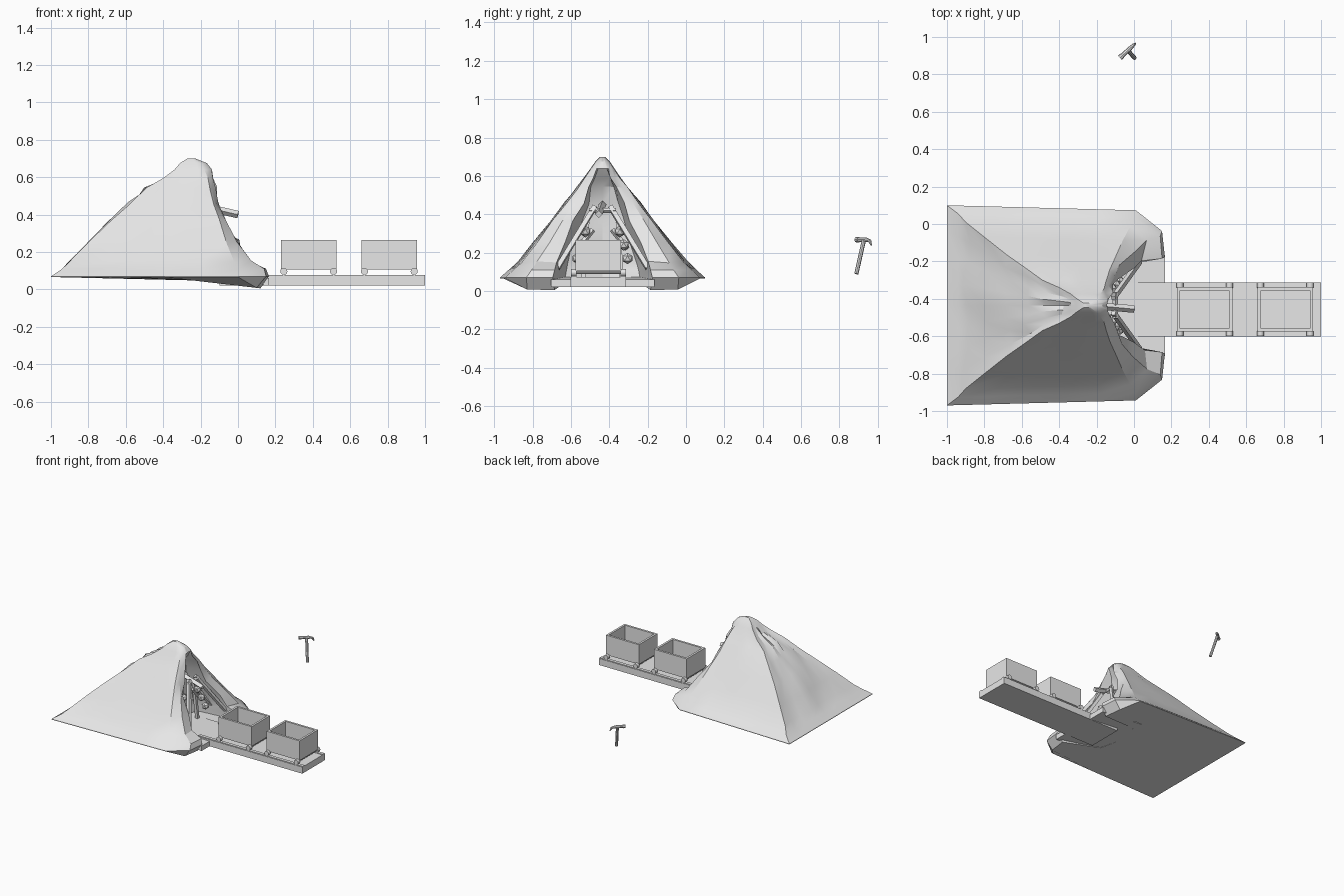
import bpy, bmesh, math, random
from mathutils import Vector

random.seed(4)
cube = bpy.data.objects.get("Cube")
if cube:
    bpy.data.objects.remove(cube, do_unlink=True)

stone = bpy.data.materials.new("plain_grey")
stone.use_nodes = True
grey = (0.8, 0.8, 0.8, 1)
stone.diffuse_color = grey
stone.node_tree.nodes["Principled BSDF"].inputs["Base Color"].default_value = grey

MID = -0.435      # centre line of the hill
TRACK = -0.457    # centre line of the track


def finish(name, bm, smooth=None):
    bmesh.ops.recalc_face_normals(bm, faces=bm.faces)
    mesh = bpy.data.meshes.new(name)
    bm.to_mesh(mesh)
    bm.free()
    mesh.materials.append(stone)
    ob = bpy.data.objects.new(name, mesh)
    bpy.context.collection.objects.link(ob)
    if smooth:
        bpy.ops.object.select_all(action="DESELECT")
        ob.select_set(True)
        bpy.context.view_layer.objects.active = ob
        bpy.ops.object.shade_smooth_by_angle(angle=math.radians(smooth))
    return ob


def box(name, lo, hi):
    bm = bmesh.new()
    bmesh.ops.create_cube(bm, size=1)
    for v in bm.verts:
        v.co = [lo[i] + (v.co[i] + 0.5) * (hi[i] - lo[i]) for i in range(3)]
    return finish(name, bm)


def rod(name, a, b, r, sides=4, r_end=None):
    """Straight bar from a to b; four sides make a square beam."""
    a, b = Vector(a), Vector(b)
    bm = bmesh.new()
    bmesh.ops.create_cone(bm, cap_ends=True, segments=sides, radius1=r,
                          radius2=r if r_end is None else r_end, depth=(b - a).length)
    ob = finish(name, bm, 40 if sides > 4 else None)
    ob.rotation_euler = (b - a).to_track_quat("Z", "Y").to_euler()
    ob.location = (a + b) / 2
    return ob


# Hill: horizontal outlines lofted upwards, notched by the cave on +x.
# z, back x, half width, corner x, lobe x, lip x, lip half width, cave back x
LEVELS = [
    (0.03, -1.00, .535, .00, .10, .12, .25, -.25),
    (0.07, -1.00, .535, .01, .15, .165, .26, -.25),
    (0.11, -.94, .49, .01, .14, .15, .25, -.26),
    (0.15, -.90, .445, -.02, .06, .05, .24, -.26),
    (0.25, -.80, .365, -.06, .00, .00, .205, -.26),
    (0.37, -.68, .27, -.10, -.07, -.08, .15, -.26),
    (0.46, -.58, .20, -.13, -.11, -.11, .105, -.25),
    (0.54, -.49, .135, -.15, -.13, -.12, .07, -.22),
    (0.59, -.40, .095, -.16, -.145, -.14, .045, -.18),
    (0.64, -.34, .062, -.18, -.15, -.14, .03, -.145),
    (0.675, -.31, .038, -.20, -.18, -.17, .015, -.17),
    (0.70, -.27, .012, -.24, -.235, -.23, .005, -.23),
]


def half_outline(level):
    z, back, w, corner, lobe, lip, lip_y, cave = level
    pts = [(cave, 0), (cave + .05 * lip_y / .25, lip_y * .75), (lip, lip_y),
           (lobe, (lip_y + w) / 2), (corner, w * .95)]
    for i in range(1, 5):
        f = i / 5
        pts.append((corner + (back - corner) * f, w * (.95 + .05 * f)))
    return pts + [(back, w), (back, w * .75), (back, w * .5), (back, w * .25), (back, 0)]


bm = bmesh.new()
rings = []
for n, level in enumerate(LEVELS):
    half = half_outline(level)
    last = len(half) - 1
    outline = [(x, y, i) for i, (x, y) in enumerate(half)]
    outline += [(x, -y, i) for x, y, i in reversed(outline[1:last])]
    ring = []
    for x, y, i in outline:
        z = level[0]
        if n == 0:                    # underside dips towards the cave mouth
            z = 0.066 if i >= 4 else max(.005, .06 - .13 * (x + .3))
        elif 2 < n < 9:               # uneven rock
            if i in (1, 2, 3):
                x += random.uniform(-.012, .012)
                y += random.uniform(-.01, .01)
            elif i > 9:
                x += random.uniform(-.012, .03)
            z += random.uniform(-.006, .006)
        ring.append(bm.verts.new((x, MID + y, z)))
    rings.append(ring)
for low, high in zip(rings, rings[1:]):
    for i in range(len(low)):
        j = (i + 1) % len(low)
        bm.faces.new((low[i], low[j], high[j], high[i]))
bm.faces.new(rings[-1])
bm.faces.new(list(reversed(rings[0])))
finish("hill", bm, 28)

# Cave floor, sloping out to the mouth
bm = bmesh.new()
bmesh.ops.create_cube(bm, size=1)
for v in bm.verts:
    outer, top = v.co.x > 0, v.co.z > 0
    v.co = (.165 if outer else -.27, MID + v.co.y * .54,
            (.06 if top else .02) if outer else (.075 if top else .055))
finish("cave_floor", bm)

# Timber props leaning with the cave mouth
for n, dx in enumerate((0, -.11)):
    for side, tag in ((1, "left"), (-1, "right")):
        rod(f"prop_{tag}_{n}", (.03 + dx, MID + side * .235, .12),
            (-.11 + dx, MID + side * .04, .44), .017)
    rod(f"prop_tie_{n}", (-.10 + dx, MID - .07, .42), (-.10 + dx, MID + .07, .42), .014)
rod("ridge_beam", (-.22, MID, .45), (0, MID - .02, .40), .02)
for side, tag in ((1, "left"), (-1, "right")):
    rod(f"inner_post_{tag}", (-.13, MID + side * .10, .06), (-.15, MID + side * .08, .36), .016)
    rod(f"inner_brace_{tag}", (-.12, MID + side * .13, .22), (-.14, MID + side * .05, .32), .014)
    # loose rocks beside the posts
    for k in range(3):
        bm = bmesh.new()
        bmesh.ops.create_icosphere(bm, subdivisions=1, radius=.03)
        ob = finish(f"rock_{tag}_{k}", bm)
        ob.location = (-.12 + .02 * k, MID + side * (.09 + .02 * k), .31 - .07 * k)

# Track bed with two low rails
box("track_bed", (-.1, TRACK - .145, .02), (1, TRACK + .145, .073))
for side, tag in ((1, "left"), (-1, "right")):
    y = TRACK + side * .128
    box(f"rail_{tag}", (.06, y - .013, .072), (1, y + .013, .078))


# Open carts on four wheels
def cart(n, x):
    hx, hy, wall = .148, .119, .024
    bm = bmesh.new()
    bmesh.ops.create_cube(bm, size=1)
    for v in bm.verts:
        v.co = (x + v.co.x * 2 * hx, TRACK + v.co.y * 2 * hy, .185 + v.co.z * .16)
    bm.faces.ensure_lookup_table()
    top = max(bm.faces, key=lambda f: f.calc_center_median().z)
    bmesh.ops.inset_region(bm, faces=[top], thickness=wall)
    inner = bmesh.ops.extrude_face_region(bm, geom=[top])["geom"]
    bmesh.ops.translate(bm, verts=[g for g in inner if isinstance(g, bmesh.types.BMVert)],
                        vec=(0, 0, -.135))
    if top.is_valid:
        bm.faces.remove(top)
    finish(f"cart_{n}", bm)
    for end in (-1, 1):
        ax = x + end * .133
        rod(f"axle_{n}_{end}", (ax, TRACK - .12, .096), (ax, TRACK + .12, .096), .008, 8)
        for side in (-1, 1):
            y = TRACK + side * .129
            rod(f"wheel_{n}_{end}_{side}", (ax, y - .014, .096), (ax, y + .014, .096), .019, 12)


for n, x in enumerate((.378, .809)):
    cart(n, x)

# Hammer floating behind the hill
neck = Vector((-.033, .928, .268))
along = Vector((.73, .68, 0))
rod("hammer_handle", (.003, .888, .09), neck, .011, 8)
rod("hammer_head", neck - along * .045, neck + along * .018, .012, 8)
rod("hammer_face", neck - along * .058, neck - along * .04, .015, 8)
rod("hammer_claw", neck + along * .014, neck + along * .044 - Vector((0, 0, .006)), .012, 8, .008)
rod("hammer_claw_tip", neck + along * .042 - Vector((0, 0, .004)),
    neck + along * .056 - Vector((0, 0, .03)), .009, 8, .004)
